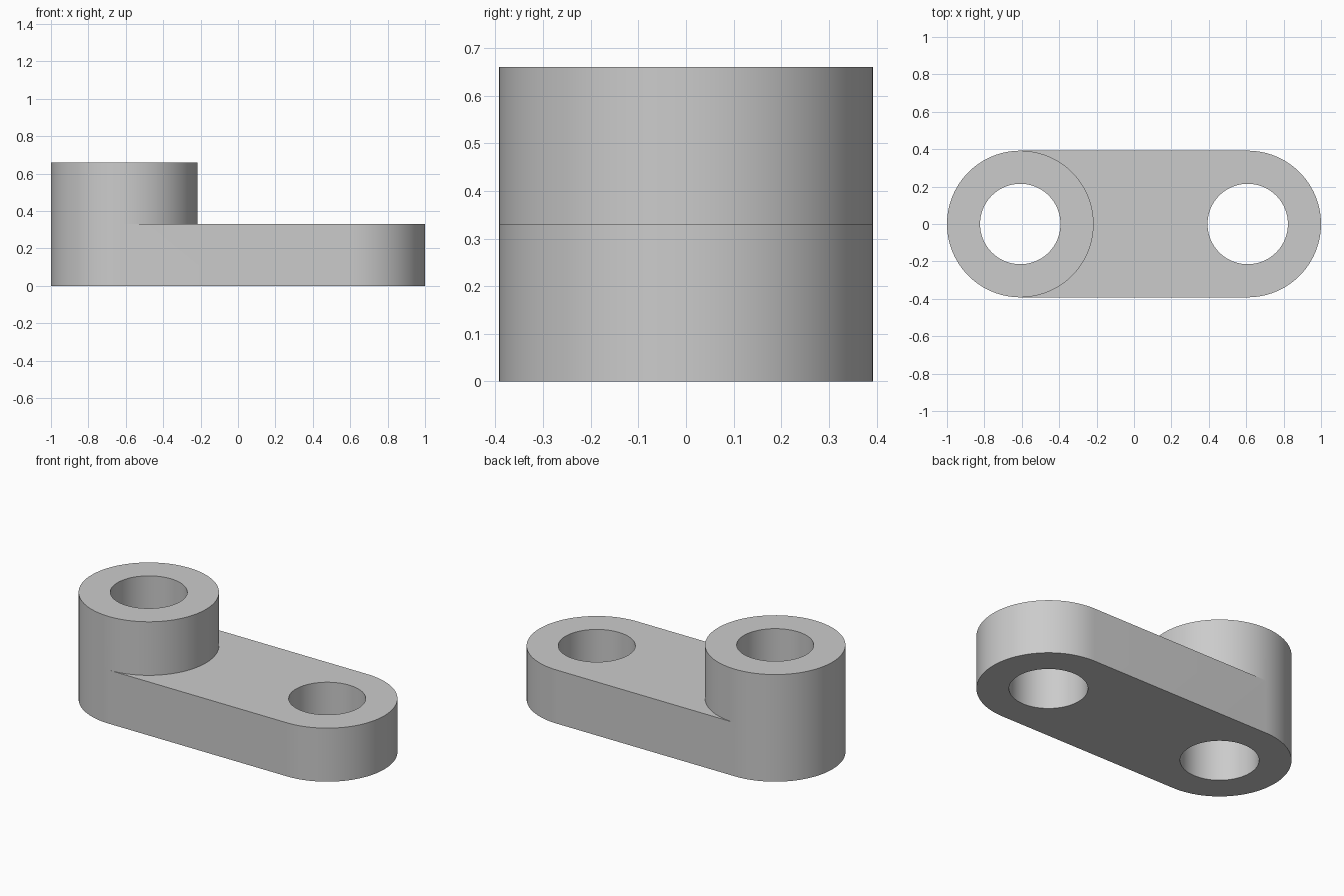
import bpy
import bmesh
from math import sin, cos, pi, radians

cube = bpy.data.objects.get("Cube")
if cube:
    bpy.data.objects.remove(cube, do_unlink=True)

OUTER, HOLE, CENTRE = 0.392, 0.215, 0.608
DECK, TOP = 0.33, 0.66
SEG = 96
HALF = SEG // 2

bm = bmesh.new()


def arc(x, radius, z, start=0, count=SEG):
    """Row of vertices around a bore axis, anticlockwise from step start."""
    return [bm.verts.new((x + radius * cos(2 * pi * (start + i) / SEG),
                          radius * sin(2 * pi * (start + i) / SEG), z))
            for i in range(count)]


def bridge(a, b, closed=True):
    """Quads between two matching rows of vertices."""
    n = len(a)
    for i in range(n if closed else n - 1):
        j = (i + 1) % n
        bm.faces.new((a[i], a[j], b[j], b[i]))


def fill(*loops):
    """Flat face bounded by an outline and any holes."""
    edges = []
    for loop in loops:
        for a, b in zip(loop, loop[1:] + loop[:1]):
            edges.append(bm.edges.get((a, b)) or bm.edges.new((a, b)))
    bmesh.ops.triangle_fill(bm, edges=edges, use_beauty=True)


# Rows of the rounded arm: left end and right end at the base and deck
quarter = SEG // 4
left_base = arc(-CENTRE, OUTER, 0, quarter, HALF + 1)
right_base = arc(CENTRE, OUTER, 0, -quarter, HALF + 1)
right_deck = arc(CENTRE, OUTER, DECK, -quarter, HALF + 1)

# Full boss circles, starting at the back tangent point
boss_deck = arc(-CENTRE, OUTER, DECK, quarter)
boss_top = arc(-CENTRE, OUTER, TOP, quarter)
left_deck = boss_deck[:HALF + 1]
boss_inner_side = boss_deck[HALF:] + boss_deck[:1]

# Bores through the boss and the low end
bore_left_base = arc(-CENTRE, HOLE, 0, quarter)
bore_left_top = arc(-CENTRE, HOLE, TOP, quarter)
bore_right_base = arc(CENTRE, HOLE, 0)
bore_right_deck = arc(CENTRE, HOLE, DECK)

# Outer wall, boss wall and bore walls
bridge(left_base + right_base, left_deck + right_deck)
bridge(boss_deck, boss_top)
bridge(bore_left_base, bore_left_top)
bridge(bore_right_base, bore_right_deck)

# Boss rim, underside and deck
bridge(boss_top, bore_left_top)
fill(left_base + right_base, bore_left_base, bore_right_base)
fill(boss_inner_side[::-1] + right_deck, bore_right_deck)

bmesh.ops.recalc_face_normals(bm, faces=bm.faces[:])
mesh = bpy.data.meshes.new("link_arm")
bm.to_mesh(mesh)
bm.free()
link_arm = bpy.data.objects.new("link_arm", mesh)
bpy.context.collection.objects.link(link_arm)

# Plain grey finish
grey = bpy.data.materials.new("light_grey")
grey.use_nodes = True
colour = (0.6, 0.6, 0.6, 1)
grey.diffuse_color = colour
grey.node_tree.nodes["Principled BSDF"].inputs["Base Color"].default_value = colour
mesh.materials.append(grey)

# Smooth curved walls with crisp rims
bpy.ops.object.select_all(action='DESELECT')
link_arm.select_set(True)
bpy.context.view_layer.objects.active = link_arm
bpy.ops.object.shade_smooth_by_angle(angle=radians(30))
